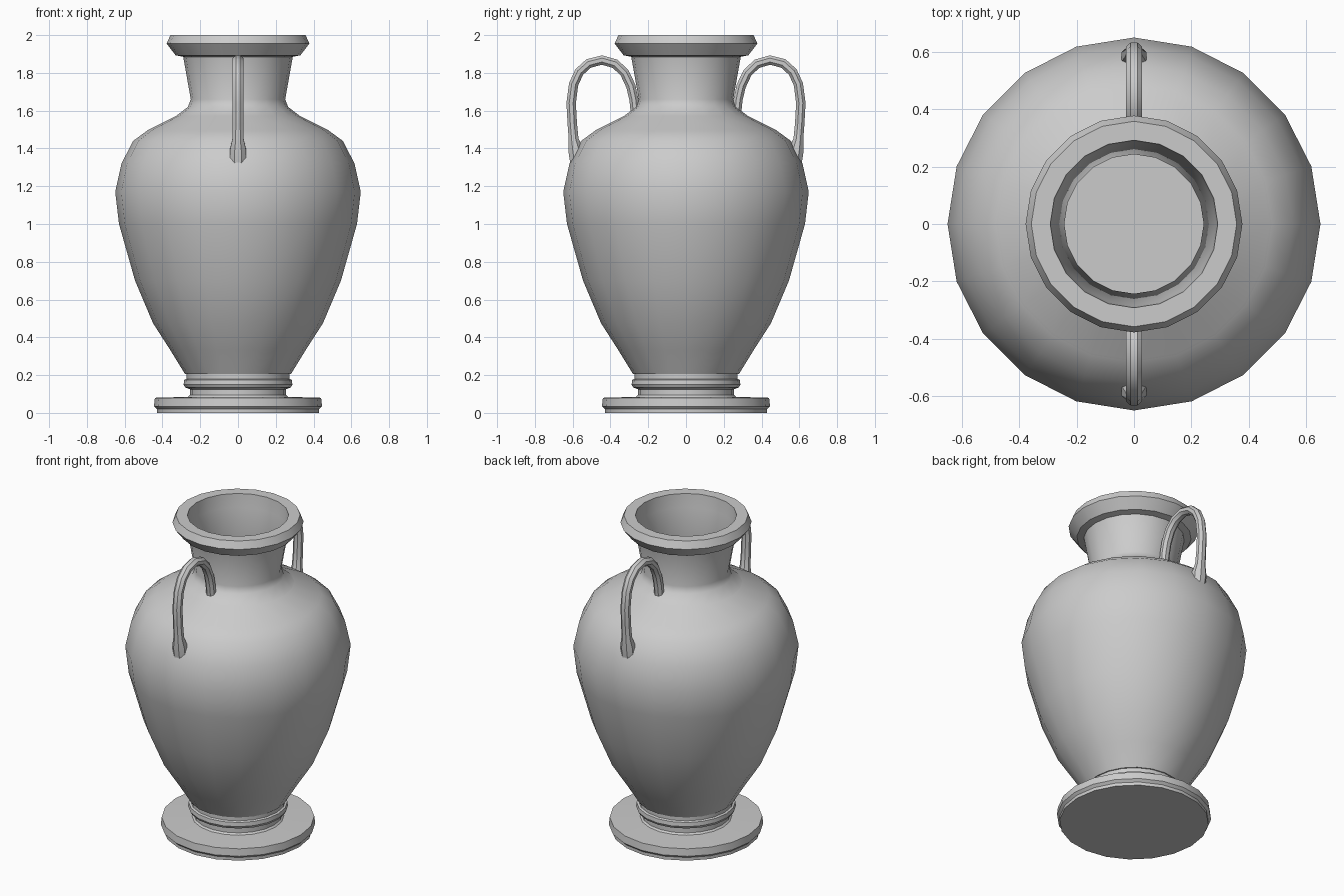
import bpy, bmesh, math
from mathutils import Vector

if "Cube" in bpy.data.objects:
    bpy.data.objects.remove(bpy.data.objects["Cube"])

SIDES = 20


def finish(name, bm, angle):
    bmesh.ops.recalc_face_normals(bm, faces=bm.faces[:])
    mesh = bpy.data.meshes.new(name)
    bm.to_mesh(mesh)
    bm.free()
    ob = bpy.data.objects.new(name, mesh)
    bpy.context.collection.objects.link(ob)
    bpy.ops.object.select_all(action='DESELECT')
    ob.select_set(True)
    bpy.context.view_layer.objects.active = ob
    bpy.ops.object.shade_smooth_by_angle(angle=math.radians(angle))
    return ob


def skin(bm, rings):
    # bridge consecutive rings and cap both ends
    for a, b in zip(rings, rings[1:]):
        n = len(a)
        for i in range(n):
            j = (i + 1) % n
            bm.faces.new((a[i], a[j], b[j], b[i]))
    bm.faces.new(rings[0])
    bm.faces.new(rings[-1])


def lathe(name, profile):
    bm = bmesh.new()
    rings = []
    for r, z in profile:
        rings.append([bm.verts.new((r * math.cos(2 * math.pi * i / SIDES),
                                    r * math.sin(2 * math.pi * i / SIDES), z))
                      for i in range(SIDES)])
    skin(bm, rings)
    return finish(name, bm, 32)


def handle(name, side):
    # path in the y-z plane: y, z, half width in x, half depth
    path = [(.268, 1.58, .028, .024), (.276, 1.66, .028, .024),
            (.292, 1.73, .028, .025), (.325, 1.80, .028, .025),
            (.375, 1.848, .028, .025), (.445, 1.868, .028, .025),
            (.515, 1.850, .028, .025), (.565, 1.805, .028, .025),
            (.595, 1.74, .028, .025), (.608, 1.64, .028, .025),
            (.602, 1.53, .028, .025), (.595, 1.45, .030, .026),
            (.583, 1.39, .043, .040), (.568, 1.27, .040, .036)]
    bm = bmesh.new()
    rings = []
    for k, (y, z, rx, rn) in enumerate(path):
        p, q = path[max(k - 1, 0)], path[min(k + 1, len(path) - 1)]
        t = Vector((q[0] - p[0], q[1] - p[1])).normalized()
        ring = []
        for i in range(8):
            a = 2 * math.pi * (i + .5) / 8
            u, v = rx * math.cos(a) / .924, rn * math.sin(a) / .924
            ring.append(bm.verts.new((u, side * (y - t.y * v), z + t.x * v)))
        rings.append(ring)
    skin(bm, rings)
    return finish(name, bm, 32)


# stepped foot
lathe("foot", [(.43, 0), (.43, .02), (.445, .035), (.44, .08), (.265, .085),
               (.255, .095), (.255, .125), (.28, .135), (.288, .15),
               (.285, .175), (.273, .18), (.273, .21)])

# hollow body: outer wall, flared lip, then thin inner wall down to the floor
wall = [(.28, .205), (.36, .335), (.45, .475), (.545, .70), (.63, 1.0),
        (.65, 1.17), (.617, 1.32), (.555, 1.44), (.48, 1.495), (.33, 1.57),
        (.265, 1.62), (.25, 1.66), (.29, 1.885)]
lip = [(.33, 1.893), (.378, 1.955), (.358, 2.0), (.292, 2.0), (.284, 1.915)]
inner = [(r - .007, z + .005) for r, z in reversed(wall[:-1])]
lathe("vase_body", wall + lip + inner)

# pair of looped handles
handle("front_handle", -1)
handle("back_handle", 1)
